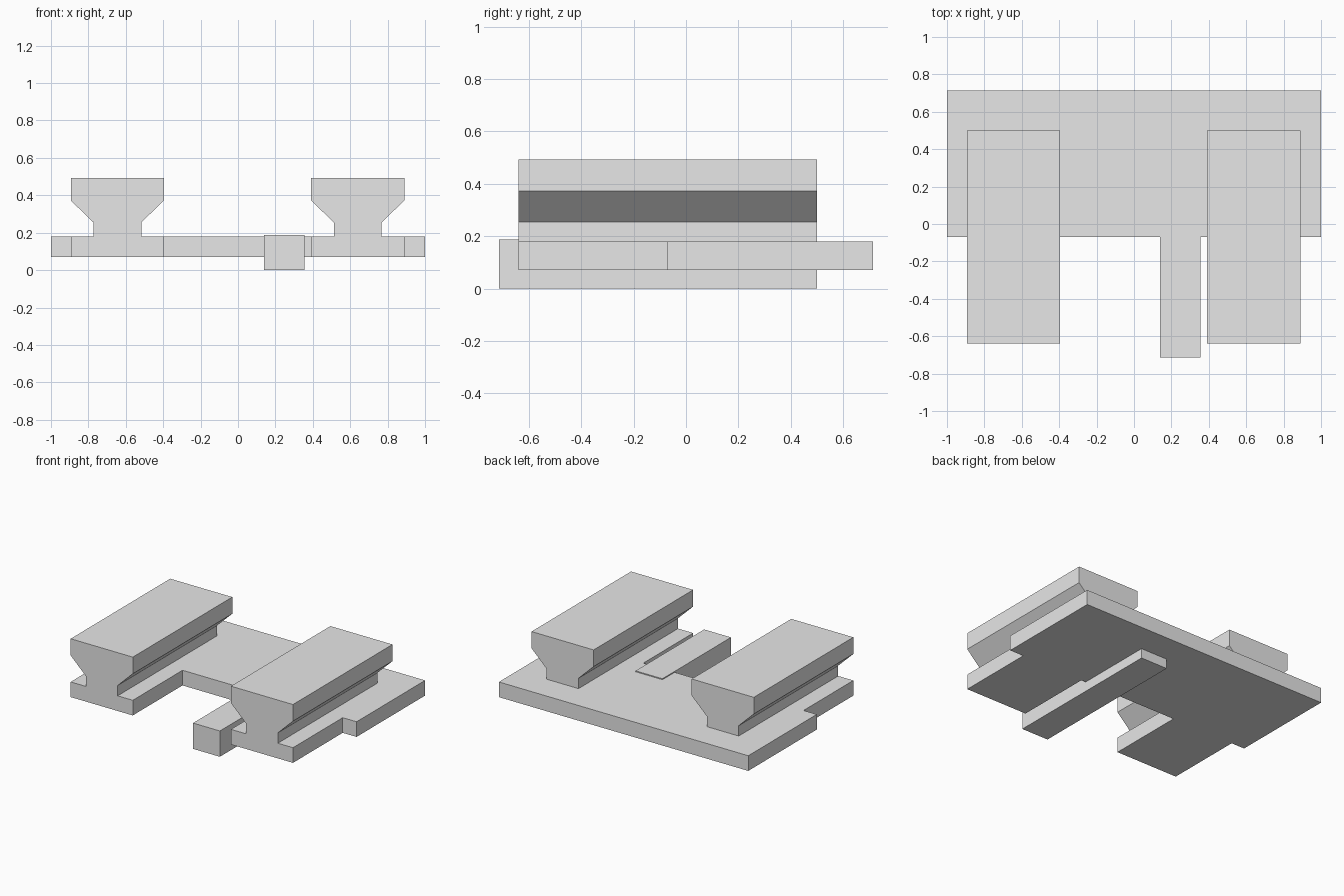
import bpy
import bmesh

cube = bpy.data.objects.get("Cube")
if cube:
    bpy.data.objects.remove(cube, do_unlink=True)

grey = bpy.data.materials.new("light_grey")
grey.use_nodes = True
colour = (0.8, 0.8, 0.8, 1)
grey.diffuse_color = colour
for node in grey.node_tree.nodes:
    if node.type == "BSDF_PRINCIPLED":
        node.inputs["Base Color"].default_value = colour


def extrude(name, profile, offset):
    """Sweep a closed 3D outline along an offset into a solid."""
    bm = bmesh.new()
    face = bm.faces.new([bm.verts.new(p) for p in profile])
    swept = bmesh.ops.extrude_face_region(bm, geom=[face])["geom"]
    verts = [v for v in swept if isinstance(v, bmesh.types.BMVert)]
    bmesh.ops.translate(bm, vec=offset, verts=verts)
    bmesh.ops.recalc_face_normals(bm, faces=bm.faces)
    mesh = bpy.data.meshes.new(name)
    bm.to_mesh(mesh)
    bm.free()
    mesh.materials.append(grey)
    obj = bpy.data.objects.new(name, mesh)
    bpy.context.collection.objects.link(obj)


BACK, FRONT = 0.5, -0.64
BOTTOM, TOP = 0.07, 0.18

# Wide base plate
plate = [(-1, -0.07), (1, -0.07), (1, 0.715), (-1, 0.715)]
extrude("base_plate", [(x, y, BOTTOM) for x, y in plate], (0, 0, TOP - BOTTOM))

# Rails: half section of foot, neck, flare and head, mirrored
half = [(0.249, BOTTOM), (0.249, TOP), (0.128, TOP), (0.128, 0.255),
        (0.249, 0.372), (0.249, 0.493)]
section = half + [(-x, z) for x, z in reversed(half)]
for name, centre in (("right_rail", -0.645), ("left_rail", 0.64)):
    extrude(name, [(centre + x, FRONT, z) for x, z in section],
            (0, BACK - FRONT, 0))

# Stepped bar: long underside, shorter upper part slightly above the plate
bar = [(-0.715, 0), (BACK, 0), (BACK, 0.1), (0.07, 0.1), (0.07, 0.187),
       (-0.715, 0.187)]
extrude("centre_bar", [(0.14, y, z) for y, z in bar], (0.215, 0, 0))
